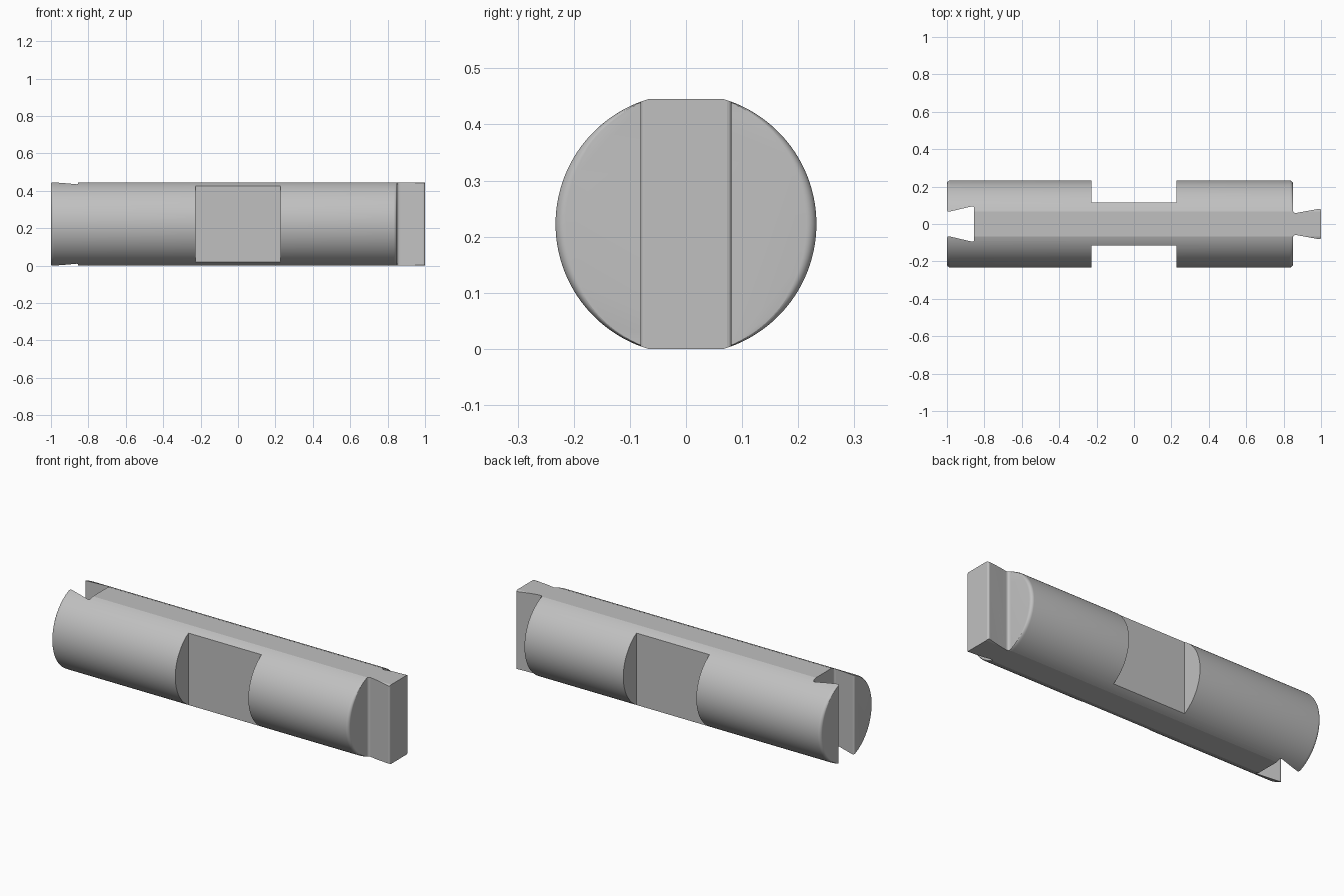
import bpy
import bmesh
import math
from mathutils import Vector

RADIUS, HALF_HEIGHT = 0.2325, 0.2225

old = bpy.data.objects.get("Cube")
if old:
    bpy.data.objects.remove(old)

steel = bpy.data.materials.new("plain grey metal")
steel.use_nodes = True
grey = (0.53, 0.53, 0.53, 1)
steel.diffuse_color = grey
steel.node_tree.nodes["Principled BSDF"].inputs["Base Color"].default_value = grey


def loft(name, rings):
    """Solid through matching rings of points, capped at both ends."""
    bm = bmesh.new()
    loops = [[bm.verts.new(p) for p in ring] for ring in rings]
    for a, b in zip(loops, loops[1:]):
        for i in range(len(a)):
            j = (i + 1) % len(a)
            bm.faces.new((a[i], a[j], b[j], b[i]))
    bm.faces.new(loops[0])
    bm.faces.new(loops[-1])
    bmesh.ops.recalc_face_normals(bm, faces=bm.faces[:])
    mesh = bpy.data.meshes.new(name)
    bm.to_mesh(mesh)
    bm.free()
    mesh.materials.append(steel)
    ob = bpy.data.objects.new(name, mesh)
    bpy.context.collection.objects.link(ob)
    return ob


def flattened_bar(name, sections):
    """Round bar with flat top and bottom; sections are (x, width factor)."""
    limit = math.asin(HALF_HEIGHT / RADIUS)
    arc = [limit * (i / 24 - 1) for i in range(49)]
    angles = arc + [a + math.pi for a in arc]
    return loft(name, [[(x, s * RADIUS * math.cos(a), HALF_HEIGHT + RADIUS * math.sin(a))
                        for a in angles] for x, s in sections])


def plan_prism(name, corners):
    """Upright prism from half a plan (x, y, corner radius), mirrored in y."""
    pts = [Vector(c[:2]) for c in corners]
    half = []
    for i, (p, c) in enumerate(zip(pts, corners)):
        if c[2] == 0:
            half.append(p)
            continue
        a = p + (pts[i - 1] - p).normalized() * c[2]
        b = p + (pts[i + 1] - p).normalized() * c[2]
        for k in range(13):
            t = k / 12
            half.append(a * (1 - t) ** 2 + p * 2 * t * (1 - t) + b * t * t)
    outline = half + [Vector((p.x, -p.y)) for p in reversed(half)]
    return loft(name, [[(p.x, p.y, z) for p in outline] for z in (-0.2, 0.7)])


def box(name, lo, hi):
    ring = [(lo[0], lo[1]), (hi[0], lo[1]), (hi[0], hi[1]), (lo[0], hi[1])]
    return loft(name, [[(x, y, z) for x, y in ring] for z in (lo[2], hi[2])])


def boolean(ob, cutter, operation):
    mod = ob.modifiers.new(cutter.name, "BOOLEAN")
    mod.operation, mod.object, mod.solver = operation, cutter, "EXACT"
    bpy.context.view_layer.objects.active = ob
    bpy.ops.object.modifier_apply(modifier=mod.name)
    bpy.data.objects.remove(cutter)


# Main bar, its ends narrowing slightly with a rounded edge
ROUND = 0.018
ease = [(ROUND * (1 - math.sin(k * math.pi / 16)),
         1 - ROUND / RADIUS * (1 - math.cos(k * math.pi / 16))) for k in range(9)]
left_end = [(-1 + d, s) for d, s in reversed(ease)]
right_end = [(0.85 - d, s) for d, s in ease]
bar = flattened_bar("bar_body", left_end + right_end)

# Flat grips cut into the front and back of the middle
for side in (-1, 1):
    low, high = sorted((side * 0.115, side * 0.4))
    boolean(bar, box("grip_cutter", (-0.227, low, -0.2), (0.227, high, 0.7)), "DIFFERENCE")

# Dovetail socket at one end
socket = plan_prism("socket_cutter", [(-1.05, 0.079, 0), (-1, 0.079, 0), (-1, 0.063, 0.016),
                                      (-0.855, 0.097, 0.015), (-0.855, 0.03, 0)])
boolean(bar, socket, "DIFFERENCE")

# Matching dovetail tongue at the other end
tongue = flattened_bar("dovetail_tongue", [(0.85, 1), (1, 1)])
plan = plan_prism("tongue_plan", [(0.8, 0.076, 0), (0.85, 0.076, 0), (0.85, 0.056, 0.02),
                                  (1, 0.083, 0.013), (1, 0.05, 0)])
# Carry the plan's blunt end past the bar so only the bar's own face remains
for v in plan.data.vertices:
    if v.co.x > 0.9999:
        v.co.x += 0.0005
boolean(tongue, plan, "INTERSECT")

# Smooth curves, crisp edges
for ob in (bar, tongue):
    bpy.ops.object.select_all(action="DESELECT")
    ob.select_set(True)
    bpy.context.view_layer.objects.active = ob
    bpy.ops.object.shade_smooth_by_angle(angle=math.radians(15))
